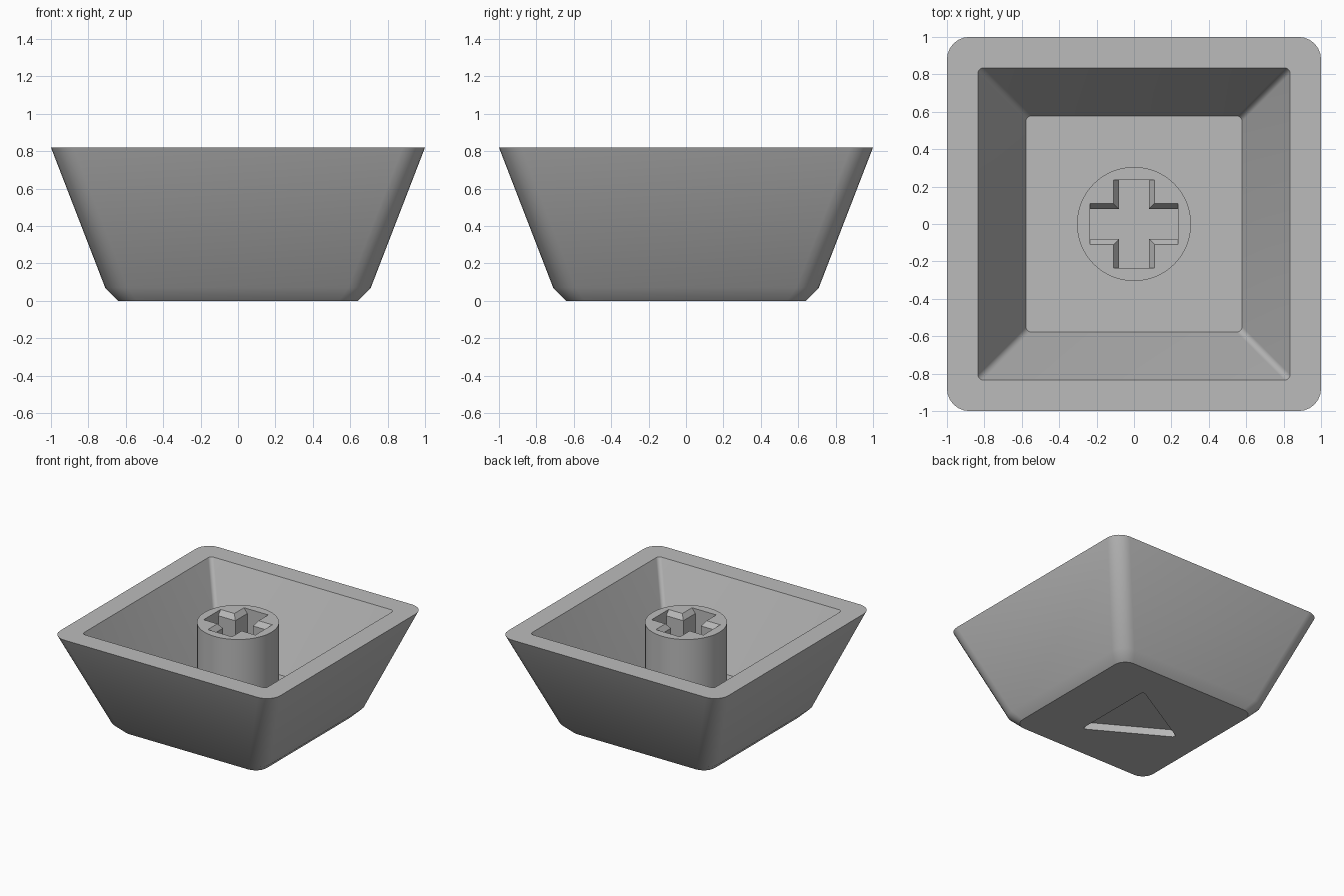
import bpy
import bmesh
from math import cos, sin, pi, radians

if "Cube" in bpy.data.objects:
    bpy.data.objects.remove(bpy.data.objects["Cube"], do_unlink=True)

RIM, FLOOR = 0.82, 0.16

grey = bpy.data.materials.new("light grey plastic")
grey.use_nodes = True
colour = (0.5, 0.5, 0.5, 1)
grey.diffuse_color = colour
grey.node_tree.nodes["Principled BSDF"].inputs["Base Color"].default_value = colour


def rounded_polygon(sides, inradius, radius, start, steps=6):
    """Regular polygon outline with rounded corners."""
    points = []
    reach = (inradius - radius) / cos(pi / sides)
    for i in range(sides):
        mid = start + 2 * pi * i / sides
        for s in range(steps + 1):
            a = mid + (s / steps - 0.5) * 2 * pi / sides
            points.append((reach * cos(mid) + radius * cos(a),
                           reach * sin(mid) + radius * sin(a)))
    return points


def circle(radius, count=64):
    return [(radius * cos(2 * pi * i / count), radius * sin(2 * pi * i / count))
            for i in range(count)]


def cross(reach, width):
    """Plus-shaped outline made from one corner turned four times."""
    points = []
    for i in range(4):
        c, s = round(cos(i * pi / 2)), round(sin(i * pi / 2))
        for x, y in ((reach, width), (width, width), (width, reach)):
            points.append((c * x - s * y, s * x + c * y))
    return points


def add_ring(bm, outline, z):
    return [bm.verts.new((x, y, z)) for x, y in outline]


def bridge(bm, rings):
    """Join successive rings of equal length with quads."""
    for a, b in zip(rings, rings[1:]):
        n = len(a)
        for i in range(n):
            j = (i + 1) % n
            bm.faces.new((a[i], a[j], b[j], b[i]))


def fill_between(bm, outer, inner, direction):
    """Flat face between an outline and a hole of another shape."""
    edges = []
    for ring in (outer, inner):
        for a, b in zip(ring, ring[1:] + ring[:1]):
            edges.append(bm.edges.get((a, b)) or bm.edges.new((a, b)))
    bmesh.ops.triangle_fill(bm, edges=edges, use_beauty=True,
                            normal=(0, 0, direction))


def finish(bm, name):
    bmesh.ops.recalc_face_normals(bm, faces=bm.faces[:])
    mesh = bpy.data.meshes.new(name)
    bm.to_mesh(mesh)
    bm.free()
    mesh.materials.append(grey)
    obj = bpy.data.objects.new(name, mesh)
    bpy.context.collection.objects.link(obj)
    bpy.ops.object.select_all(action="DESELECT")
    obj.select_set(True)
    bpy.context.view_layer.objects.active = obj
    bpy.ops.object.shade_smooth_by_angle(angle=radians(30))


# Hollow tapered shell: outer wall, rim, inner wall and floor
bm = bmesh.new()
levels = [(0.64, 0.1, 0), (0.71, 0.12, 0.07), (1, 0.12, RIM),
          (0.835, 0.03, RIM), (0.578, 0.03, FLOOR)]
shell = [add_ring(bm, rounded_polygon(4, h, r, pi / 4), z) for h, r, z in levels]
bridge(bm, shell)
bm.faces.new(shell[-1])

# Triangular recess in the underside
triangle = rounded_polygon(3, 0.21, 0.02, pi)
recess = [add_ring(bm, triangle, z) for z in (0, 0.06)]
bridge(bm, recess)
bm.faces.new(recess[-1])
fill_between(bm, shell[0], recess[0], -1)
finish(bm, "shell")

# Round stem with a chamfered cross socket
bm = bmesh.new()
tube = [add_ring(bm, circle(0.305), z) for z in (FLOOR - 0.01, RIM)]
socket = [add_ring(bm, cross(0.235, w), z)
          for w, z in ((0.08, FLOOR - 0.01), (0.08, RIM - 0.04), (0.11, RIM))]
bridge(bm, tube)
bridge(bm, socket)
fill_between(bm, tube[0], socket[0], -1)
fill_between(bm, tube[1], socket[2], 1)
finish(bm, "stem")
